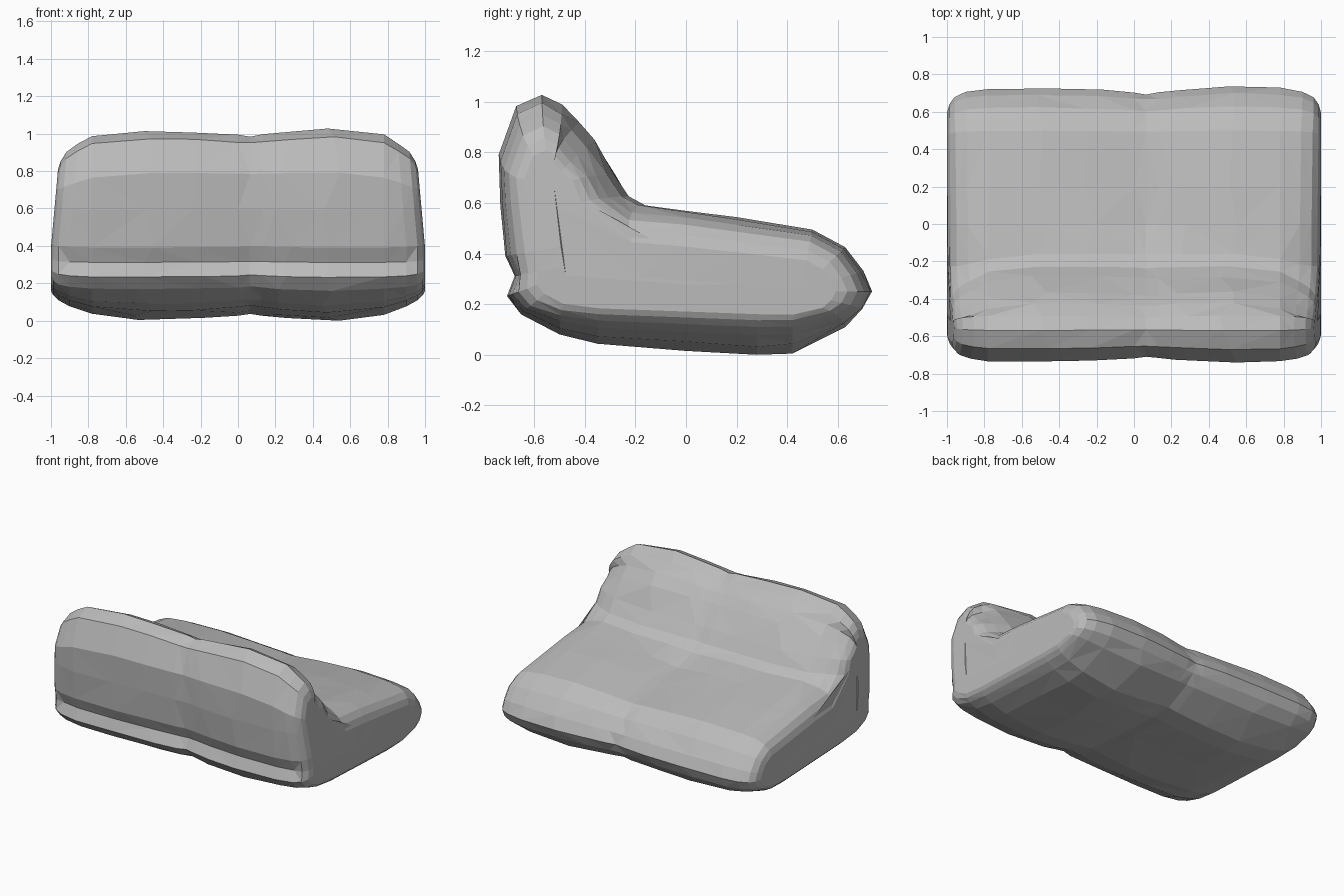
import bpy, bmesh, random
from mathutils import Vector
from mathutils.geometry import intersect_point_line

random.seed(4)
cube = bpy.data.objects.get("Cube")
if cube:
    bpy.data.objects.remove(cube, do_unlink=True)

# Soft grey fabric
fabric = bpy.data.materials.new("grey_fabric")
fabric.use_nodes = True
grey = (0.5, 0.5, 0.5, 1)
fabric.diffuse_color = grey
fabric.node_tree.nodes["Principled BSDF"].inputs["Base Color"].default_value = grey

# Side outline (y, z): up the back panel, over the top, along the seat, under the base
OUTLINE = [(-.71, .24), (-.7, .32), (-.715, .4), (-.735, .6), (-.74, .8), (-.67, .99),
           (-.57, 1.035), (-.49, .995), (-.42, .93), (-.36, .86), (-.28, .72), (-.225, .635),
           (-.16, .6), (0, .58), (.2, .55), (.5, .505), (.63, .435), (.7, .34), (.735, .26),
           (.7, .19), (.63, .12), (.42, .015), (.28, .005), (0, .025), (-.35, .05),
           (-.5, .09), (-.65, .17)]
# Padding core that the outline shrinks towards
CORE = [Vector((-.54, .76)), Vector((-.47, .33)), Vector((.45, .26))]
# Cross-sections (x, shrink): rounded ends and an off-centre seam
SECTIONS = [(-1, .97), (-1, .5), (-.988, .34), (-.96, .2), (-.9, .1), (-.78, .04),
            (-.5, .035), (-.22, .06), (0, .11), (.065, .14), (.13, .12), (.25, .06),
            (.5, 0), (.78, .03), (.9, .1), (.96, .2), (.988, .34), (1, .5), (1, .97)]


def nearest_core(p):
    best = None
    for a, b in zip(CORE, CORE[1:]):
        t = intersect_point_line(p, a, b)[1]
        q = a.lerp(b, max(0, min(1, t)))
        if best is None or (p - q).length < (p - best).length:
            best = q
    return best


def padded_point(x, shrink, p):
    """Place one outline point on the section at x."""
    end = abs(x) > .85
    wobble = 0 if end else random.uniform(-.015, .015)
    # The inner corner is padded out, so the seam barely dents it
    if not end and -.3 < p.x < -.1 and p.y > .55:
        shrink *= .3
    y, z = p.lerp(nearest_core(p), shrink + wobble)
    # Sloping shoulders and a belly that lifts off the ground towards the ends
    rounding = max(0, abs(x) - .5) ** 2 * 4
    if p.y > .8:
        z -= .08 * rounding
    z += .1 * rounding * max(0, 1 - z / .2)
    # Front of the backrest curves away towards the ends
    if -.45 < p.x < -.1 and p.y > .59:
        y -= .09 * rounding * (1 - shrink)
    # Tuck under the backrest panel
    if abs(x) < .95 and p.x < -.69 and .3 < p.y < .35:
        y += .02
    # Ends lean inwards with height
    lean = .09 * max(0, z - .4) if end else 0
    slide = random.uniform(-.05, .05) if .2 < abs(x) < .7 else 0
    return x * (1 - lean) + slide, y, z


def build_sofa():
    bm = bmesh.new()
    rings = [[bm.verts.new(padded_point(x, shrink, Vector(p))) for p in OUTLINE]
             for x, shrink in SECTIONS]
    # Skin between neighbouring sections
    n = len(OUTLINE)
    for a, b in zip(rings, rings[1:]):
        for i in range(n):
            j = (i + 1) % n
            bm.faces.new((a[i], a[j], b[j], b[i]))
    # Close the slim slots left in the side panels
    bm.faces.new(rings[0])
    bm.faces.new(rings[-1][::-1])
    bmesh.ops.triangulate(bm, faces=bm.faces[:])
    bmesh.ops.recalc_face_normals(bm, faces=bm.faces[:])
    # Stand it on the ground
    low = min(v.co.z for v in bm.verts)
    for v in bm.verts:
        v.co.z -= low
    mesh = bpy.data.meshes.new("sofa_cushion")
    bm.to_mesh(mesh)
    bm.free()
    mesh.materials.append(fabric)
    obj = bpy.data.objects.new("sofa_cushion", mesh)
    bpy.context.collection.objects.link(obj)


build_sofa()
